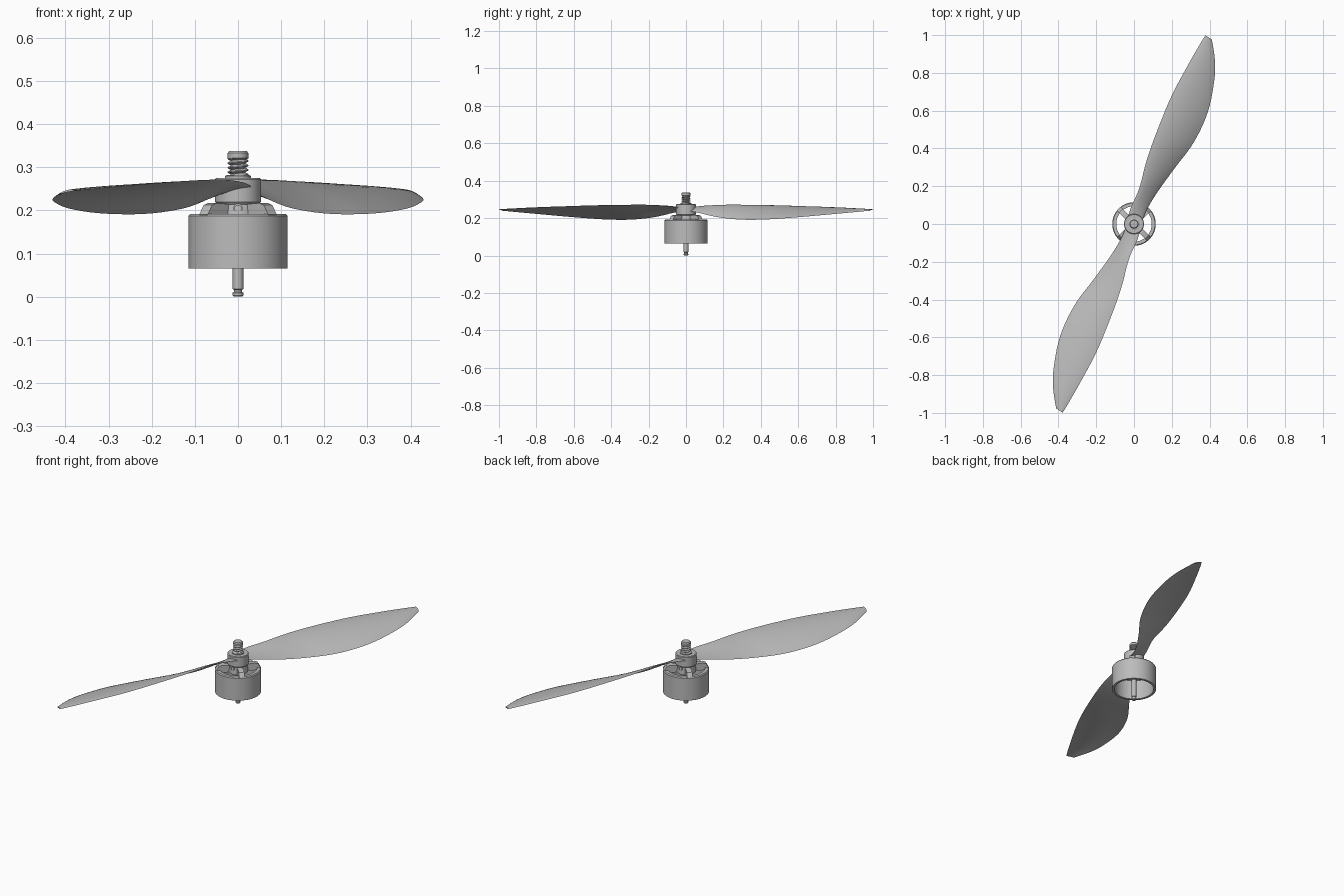
import bpy, math
from math import sin, cos, pi
from mathutils import Vector, Matrix

cube = bpy.data.objects.get("Cube")
if cube:
    bpy.data.objects.remove(cube, do_unlink=True)

grey = bpy.data.materials.new("plain grey")
grey.use_nodes = True
colour = (0.5, 0.5, 0.5, 1)
grey.diffuse_color = colour
grey.node_tree.nodes["Principled BSDF"].inputs["Base Color"].default_value = colour


def build(name, verts, faces, angle=35):
    mesh = bpy.data.meshes.new(name)
    mesh.from_pydata([tuple(v) for v in verts], [], faces)
    mesh.materials.append(grey)
    obj = bpy.data.objects.new(name, mesh)
    bpy.context.collection.objects.link(obj)
    bpy.ops.object.select_all(action='DESELECT')
    obj.select_set(True)
    bpy.context.view_layer.objects.active = obj
    bpy.ops.object.mode_set(mode='EDIT')
    bpy.ops.mesh.select_all(action='SELECT')
    bpy.ops.mesh.normals_make_consistent(inside=False)
    bpy.ops.object.mode_set(mode='OBJECT')
    bpy.ops.object.shade_smooth_by_angle(angle=math.radians(angle))
    return obj


def lathe(name, profile, n=48, closed=False):
    """Spin (radius, z) points; open profiles get flat end caps."""
    k = len(profile)
    verts = [(r * cos(2*pi*i/n), r * sin(2*pi*i/n), z) for r, z in profile for i in range(n)]
    faces = [(j*n + i, j*n + (i+1) % n, (j+1) % k*n + (i+1) % n, (j+1) % k*n + i)
             for j in range(k if closed else k - 1) for i in range(n)]
    if not closed:
        faces += [tuple(range(n)), tuple(range((k-1)*n, k*n))]
    return build(name, verts, faces)


# Motor bell: open underneath, with an open ring on top
lathe("motor_bell", [(0.102, 0.065), (0.115, 0.065), (0.115, 0.187), (0.111, 0.192),
                     (0.094, 0.192), (0.094, 0.178), (0.102, 0.174)], 64, True)

# Central hub and the shaft with its clip groove
lathe("motor_hub", [(0.03, 0.165), (0.05, 0.175), (0.05, 0.19), (0.046, 0.215)], 40)
lathe("shaft", [(0.010, 0), (0.0125, 0.003), (0.0125, 0.009), (0.0095, 0.011),
                (0.0095, 0.016), (0.0125, 0.018), (0.0125, 0.28)], 24)

# Spokes joining hub to bell
side = [(0.035, 0.178), (0.035, 0.214), (0.085, 0.217), (0.099, 0.212), (0.113, 0.19), (0.105, 0.178)]
count = len(side)
for s in range(4):
    turn = Matrix.Rotation(pi/4 + s*pi/2, 3, 'Z')
    verts = [turn @ Vector((r, w, z)) for w in (-0.014, 0.014) for r, z in side]
    faces = [tuple(range(count)), tuple(range(count, 2*count))]
    faces += [(i, (i+1) % count, count + (i+1) % count, count + i) for i in range(count)]
    build(f"spoke_{s + 1}", verts, faces)

# Set screws in the front and back of the hub
for name, direction in (("front_set_screw", 1), ("back_set_screw", -1)):
    screw = lathe(name, [(0.011, 0.03), (0.011, 0.051), (0.007, 0.051), (0.007, 0.046)], 20)
    screw.rotation_euler.x = direction * pi/2
    screw.location.z = 0.205

# Propeller collar and washer
lathe("propeller_collar", [(0.048, 0.214), (0.053, 0.22), (0.053, 0.272), (0.05, 0.275)])
lathe("washer", [(0.03, 0.275), (0.03, 0.28), (0.026, 0.282)], 32)

# Threaded stud: radius follows a helix
n, rows, pitch = 32, 42, 0.0105
verts = []
for j in range(rows):
    z = 0.278 + 0.044 * j / (rows - 1)
    for i in range(n):
        phase = ((z - 0.278) / pitch - i / n) % 1
        r = 0.0165 + 0.0075 * min(1, 2.6 * (0.5 - abs(phase - 0.5)))
        verts.append((r * cos(2*pi*i/n), r * sin(2*pi*i/n), z))
faces = [(j*n + i, j*n + (i+1) % n, (j+1)*n + (i+1) % n, (j+1)*n + i)
         for j in range(rows - 1) for i in range(n)]
faces += [tuple(range(n)), tuple(range((rows-1)*n, rows*n))]
build("threaded_stud", verts, faces)
lathe("stud_cap", [(0.018, 0.318), (0.024, 0.321), (0.024, 0.333), (0.02, 0.338)], 32)

# Blade sections: high edge point, low edge point
sections = [
    ((-0.035, 0.03, 0.252), (0.04, 0.0, 0.242)),
    ((-0.015, 0.09, 0.264), (0.065, 0.07, 0.228)),
    ((0.028, 0.19, 0.271), (0.125, 0.17, 0.205)),
    ((0.068, 0.34, 0.271), (0.215, 0.295, 0.192)),
    ((0.125, 0.50, 0.268), (0.315, 0.43, 0.193)),
    ((0.20, 0.68, 0.262), (0.39, 0.59, 0.204)),
    ((0.285, 0.84, 0.255), (0.425, 0.76, 0.219)),
    ((0.345, 0.945, 0.249), (0.428, 0.87, 0.229)),
    ((0.378, 0.999, 0.246), (0.412, 0.977, 0.239)),
]


def spline(points, t):
    i = min(int(t), len(points) - 2)
    f = t - i
    a, b, c, d = (Vector(points[max(0, min(len(points) - 1, i + o))]) for o in (-1, 0, 1, 2))
    return b + 0.5*f*(c - a + f*(2*a - 5*b + 4*c - d + f*(3*(b - c) + d - a)))


def blade(name, angle):
    """Loft thin cambered sections from root to tip."""
    turn = Matrix.Rotation(angle, 3, 'Z')
    high, low = zip(*sections)
    steps, chord = 40, 10
    verts = []
    for j in range(steps + 1):
        t = (len(sections) - 1) * j / steps
        a, b = spline(high, t), spline(low, t)
        width = (b - a).length
        thick = 0.005 + 0.008 * (1 - j / steps) ** 3
        ring = [(i, 1) for i in range(chord + 1)] + [(i, -1) for i in range(chord - 1, 0, -1)]
        for i, face in ring:
            u = i / chord
            arch = 4 * u * (1 - u)
            lift = 0.06 * width * arch + face * 0.5 * thick * math.sqrt(arch)
            verts.append(turn @ (a.lerp(b, u) + Vector((0, 0, lift))))
    m = 2 * chord
    faces = [(j*m + i, j*m + (i+1) % m, (j+1)*m + (i+1) % m, (j+1)*m + i)
             for j in range(steps) for i in range(m)]
    faces += [tuple(range(m)), tuple(range(steps*m, (steps+1)*m))]
    build(name, verts, faces, 50)


blade("back_blade", 0)
blade("front_blade", pi)
